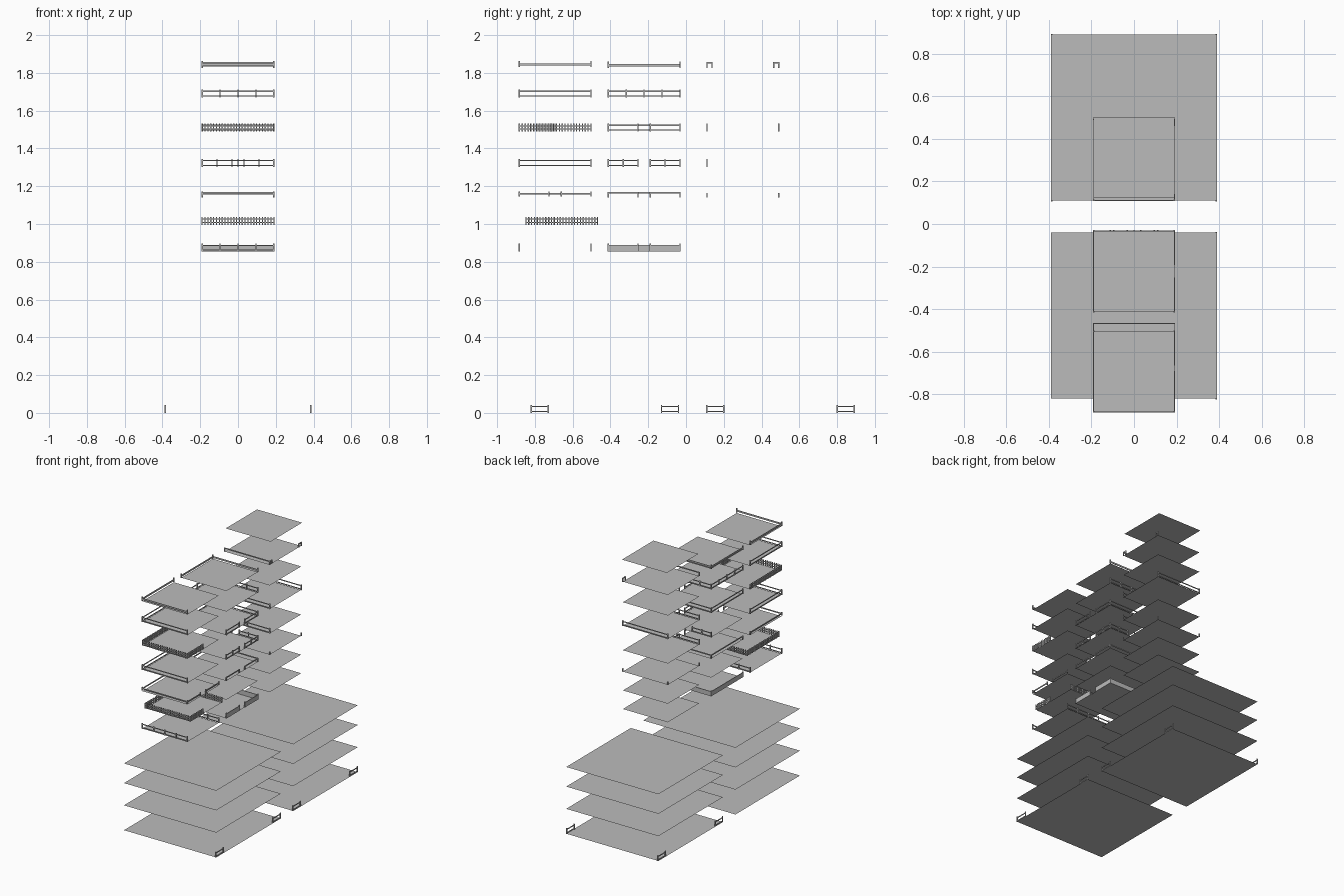
import bpy, bmesh

cube = bpy.data.objects.get("Cube")
if cube:
    bpy.data.objects.remove(cube, do_unlink=True)

grey = bpy.data.materials.new("light grey")
grey.use_nodes = True
grey.diffuse_color = (0.5, 0.5, 0.5, 1)
grey.node_tree.nodes["Principled BSDF"].inputs["Base Color"].default_value = (0.5, 0.5, 0.5, 1)

H = 0.19   # half width of a small tile
W = 0.39   # half width of a large tile


def finish(bm, name):
    mesh = bpy.data.meshes.new(name)
    bm.to_mesh(mesh)
    bm.free()
    mesh.materials.append(grey)
    obj = bpy.data.objects.new(name, mesh)
    bpy.context.collection.objects.link(obj)


def tile(name, cy, z, half):
    bm = bmesh.new()
    corners = ((-half, -half), (half, -half), (half, half), (-half, half))
    bm.faces.new([bm.verts.new((x, cy + y, z)) for x, y in corners])
    finish(bm, name)


def box(bm, lo, hi):
    made = bmesh.ops.create_cube(bm, size=1)["verts"]
    for v in made:
        v.co = [(a + b) / 2 + c * (b - a) for a, b, c in zip(lo, hi, v.co)]


def piece(bm, side, half, cy, t0, t1, z0, z1, thick):
    """Box along one side of a tile; t0 and t1 run from -half to half."""
    s = half if side in ("east", "back") else -half
    k = thick / 2
    if side in ("east", "west"):
        box(bm, (s - k, cy + t0, z0), (s + k, cy + t1, z1))
    else:
        box(bm, (t0, cy + s - k, z0), (t1, cy + s + k, z1))


# Rails as (bottom, top) and post height for each fence style
STYLES = {
    "plank": ([(0.008, 0.02)], 0.032),
    "low": ([(0.01, 0.018)], 0.026),
    "beam": ([(0.022, 0.03)], 0.03),
    "double": ([(0.004, 0.01), (0.03, 0.036)], 0.042),
    "picket": ([(0.01, 0.015), (0.027, 0.032)], 0.042),
    "wall": ([(0, 0.036)], 0.042),
    "posts": ([], 0.025),
}


def fence(name, cy, z, style, runs, half=H, bays=1):
    rails, height = STYLES[style]
    bm = bmesh.new()
    for side, t0, t1 in runs:
        for low, high in rails:
            piece(bm, side, half, cy, t0, t1, z + low, z + high, 0.005)
        count = max(1, round((t1 - t0) / 0.0155)) if style == "picket" else bays
        width = 0.006 if style == "picket" else 0.007
        for i in range(count + 1):
            t = t0 + (t1 - t0) * i / count
            piece(bm, side, half, cy, t - width / 2, t + width / 2, z, z + height, width)
    finish(bm, name)


def full(*sides):
    return [(s, -H, H) for s in sides]


def gap(side):
    return [(side, -H, -0.032), (side, 0.032, H)]


# Stacks of large ground tiles with short corner rails
for label, cy, sides in (("front", -0.43, ["east"]), ("back", 0.5, ["east", "west"])):
    for i, z in enumerate((0, 0.19, 0.36, 0.51)):
        tile(f"large_{label}_tile_{i}", cy, z, W)
    ends = [(s, a, a + 0.09) for s in sides for a in (-W, W - 0.09)]
    fence(f"large_{label}_corner_rails", cy, 0, "double", ends, half=W - 0.004)

# Three stacks of small tiles
A, B, C = -0.693, -0.222, 0.301
LEVELS = (0.854, 0.996, 1.14, 1.303, 1.49, 1.67, 1.827)
for i, z in enumerate(LEVELS):
    tile(f"front_tile_{i}", A + (0.035 if i == 1 else 0), z, H)
    tile(f"middle_tile_{i}", B, z, H)
    tile(f"rear_tile_{i}", C, z, H)
tile("rear_tile_top", C + 0.011, 2.0, H)

L0, L1, L2, L3, L4, L5, L6 = LEVELS

# Front stack fences
fence("front_parallel_fence", A, L0, "double", full("front", "back"), bays=4)
fence("front_picket_yard", A + 0.035, L1, "picket",
      full("front", "back", "west") + [("east", -H, -0.04)])
fence("front_low_fence", A, L2 + 0.006, "low", full("front", "west") + gap("east"))
fence("front_double_fence", A, L3, "double", full("front", "west"))
fence("front_picket_fence", A, L4, "picket", full("front", "west") + [("east", -H, 0)])
fence("front_corner_fence", A, L5, "double", full("front", "west"))
fence("front_plank_fence", A, L6 + 0.004, "plank", full("front", "west"))

# Middle stack fences, some with a gateway
fence("middle_wall", B, L0, "wall", full("west", "back") + gap("east"))
fence("middle_beam_fence", B, L2, "beam", full("west", "back") + gap("east"))
fence("middle_gate_sides", B, L3, "double", gap("east") + gap("back"), bays=2)
fence("middle_gate_fence", B, L4, "double", full("west", "back") + gap("east"))
fence("middle_post_fence", B, L5, "double", full("west", "back"), bays=4)
fence("middle_plank_fence", B, L6, "plank", full("west", "back"))

# Rear stack fences
fence("rear_corner_posts", C, L2, "posts", full("front", "back"))
fence("rear_single_fence", C, L3, "double", full("front"), bays=2)
fence("rear_parallel_fence", C, L4, "double", full("front", "back"))
fence("rear_hooked_rail", C, L6, "beam",
      full("front") + [("east", -H, -H + 0.027), ("east", H - 0.027, H)])
